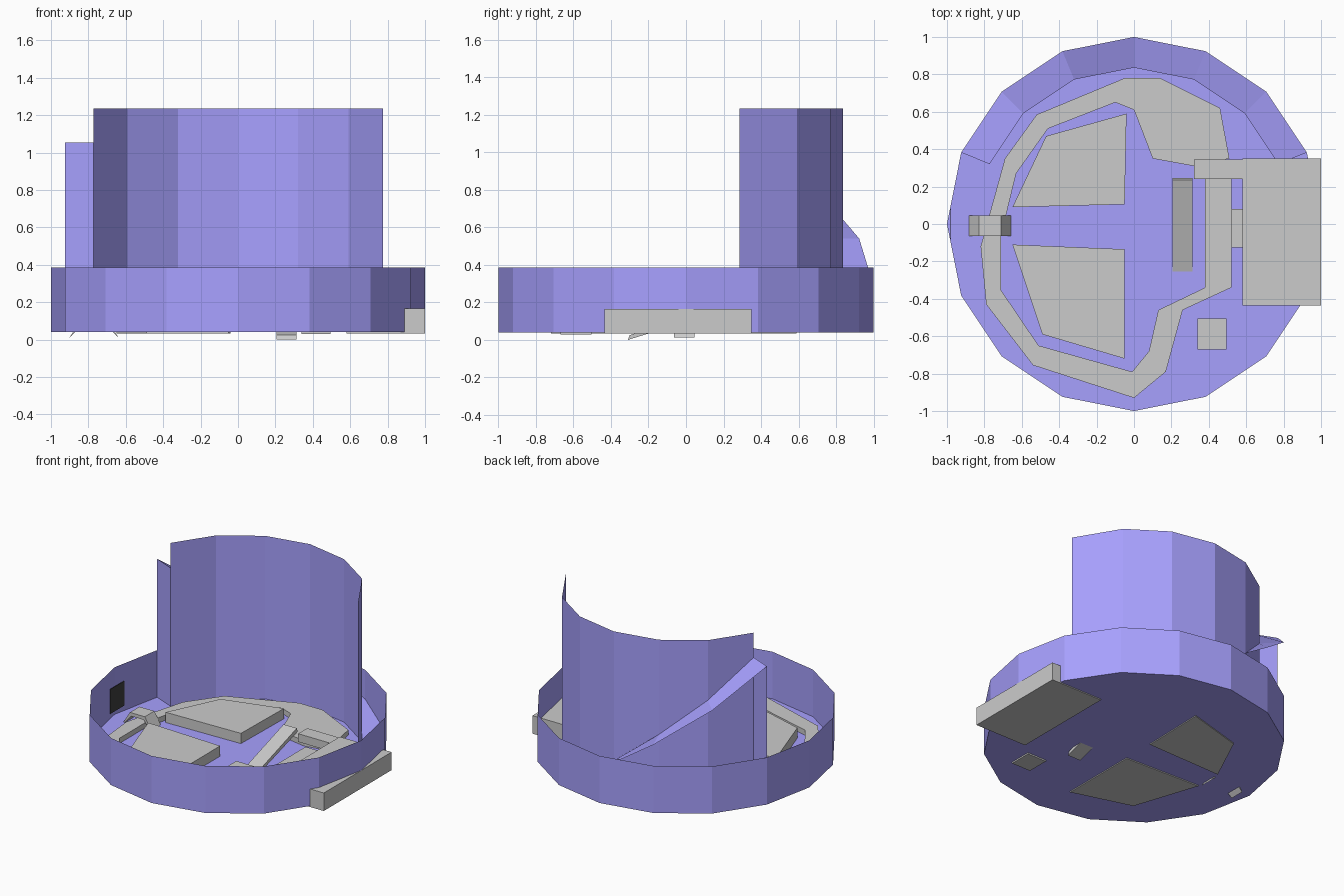
import bpy, math

if "Cube" in bpy.data.objects:
    bpy.data.objects.remove(bpy.data.objects["Cube"])

violet = bpy.data.materials.new("violet")
violet.diffuse_color = (0.39, 0.355, 1.0, 1)
violet.use_nodes = True
violet.node_tree.nodes["Principled BSDF"].inputs["Base Color"].default_value = violet.diffuse_color
dark = bpy.data.materials.new("dark")
dark.diffuse_color = (0.05, 0.05, 0.05, 1)
dark.use_nodes = True
dark.node_tree.nodes["Principled BSDF"].inputs["Base Color"].default_value = dark.diffuse_color


def make(name, verts, faces, mat=None):
    me = bpy.data.meshes.new(name)
    me.from_pydata(verts, [], faces)
    ob = bpy.data.objects.new(name, me)
    bpy.context.collection.objects.link(ob)
    if mat:
        me.materials.append(mat)
    return ob


def extrude(name, pts, lo, hi, place=lambda a, b, h: (a, b, h)):
    """Closed solid from a 2D outline; place() maps outline and height to xyz."""
    flat = [place(a, b, lo) for a, b in pts]
    if sum(p[0] * q[1] - q[0] * p[1] for p, q in zip(pts, pts[1:] + pts[:1])) < 0:
        pts = pts[::-1]
    n = len(pts)
    verts = [place(a, b, lo) for a, b in pts] + [place(a, b, hi) for a, b in pts]
    faces = [list(range(n))[::-1], list(range(n, 2 * n))]
    faces += [(i, (i + 1) % n, n + (i + 1) % n, n + i) for i in range(n)]
    return make(name, verts, faces)


def box(name, x0, x1, y0, y1, z0, z1):
    return extrude(name, [(x0, y0), (x1, y0), (x1, y1), (x0, y1)], z0, z1)


def strip(name, low, high, mat):
    n = len(low)
    return make(name, low + high,
                [(i, i + 1, n + i + 1, n + i) for i in range(n - 1)], mat)


def ring(k, r):
    a = k * math.tau / 16
    return r * math.cos(a), r * math.sin(a)


FLOOR, RIM, TOP = 0.04, 0.385, 1.235

# Round tray: floor and thin rim
verts = [(*ring(k, 1), z) for z in (FLOOR, RIM) for k in range(16)]
faces = [list(range(16))[::-1]]
faces += [(k, (k + 1) % 16, 16 + (k + 1) % 16, 16 + k) for k in range(16)]
make("tray", verts, faces, violet)

# Tall curved backboard
arc = [(0.775, 0.285)] + [ring(k, 0.836) for k in range(2, 8)]
arc[1:] = [ring(k, 0.836) for k in range(2, 8)]
strip("backboard", [(x, y, FLOOR) for x, y in arc],
      [(x, y, TOP) for x, y in arc], violet)

# Descending ramp around the outside of the backboard, with its end cap
heights = [0.05, 0.09, 0.17, 0.29, 0.54, 0.795, 1.053]
strip("ramp", [(*ring(k + 1, 1), h) for k, h in enumerate(heights)],
      [(*ring(k + 1, 0.836), h) for k, h in enumerate(heights)], violet)
ends = [ring(7, 1), ring(7, 0.836)]
strip("ramp_end", [(*p, FLOOR) for p in ends],
      [(*p, heights[-1]) for p in ends], violet)

# Winding flat track on the floor
track = [(0, -.93), (-.54, -.755), (-.79, -.43), (-.82, -.12), (-.69, .35),
         (-.52, .585), (-.05, .78), (.14, .78), (.46, .62), (.51, .35),
         (.32, .31), (.10, .35), (0, .61), (-.10, .65), (-.46, .51),
         (-.63, .27), (-.71, -.06), (-.71, -.355), (-.51, -.65), (-.01, -.79),
         (.08, -.68), (.13, -.46), (.38, -.34), (.38, .24), (.52, .24),
         (.52, -.34), (.26, -.46), (.17, -.79)]
extrude("track", track, 0.042, 0.08)

# Raised blocks inside the track
extrude("back_block", [(-.47, .47), (-.04, .59), (-.05, .105), (-.65, .09)], .033, .115)
extrude("front_block", [(-.65, -.11), (-.05, -.135), (-.05, -.72), (-.49, -.59)], .033, .115)

# Platform at the right, its links and the small post
box("platform", .58, 1.0, -.435, .35, .033, .165)
box("platform_link", .32, .58, .24, .345, .10, .16)
box("platform_step", .52, .58, -.125, .08, .042, .10)
box("post", .34, .495, -.67, -.505, .03, .25)

# Tilted plank
extrude("plank", [(-.30, .025), (.235, .20), (.245, .17), (-.31, 0)], .205, .312,
        lambda y, z, x: (x, y, z))

# Little bridge over the track
extrude("bridge", [(-.90, .012), (-.83, .125), (-.71, .125), (-.64, .012),
                   (-.665, .035), (-.72, .10), (-.82, .10), (-.875, .035)], .045, -.065,
        lambda x, z, y: (x, y, z))

# Dark doorway on the inside of the left wall
door = box("doorway", -.982, -.978, -.08, .08, .08, .26)
door.data.materials.append(dark)
